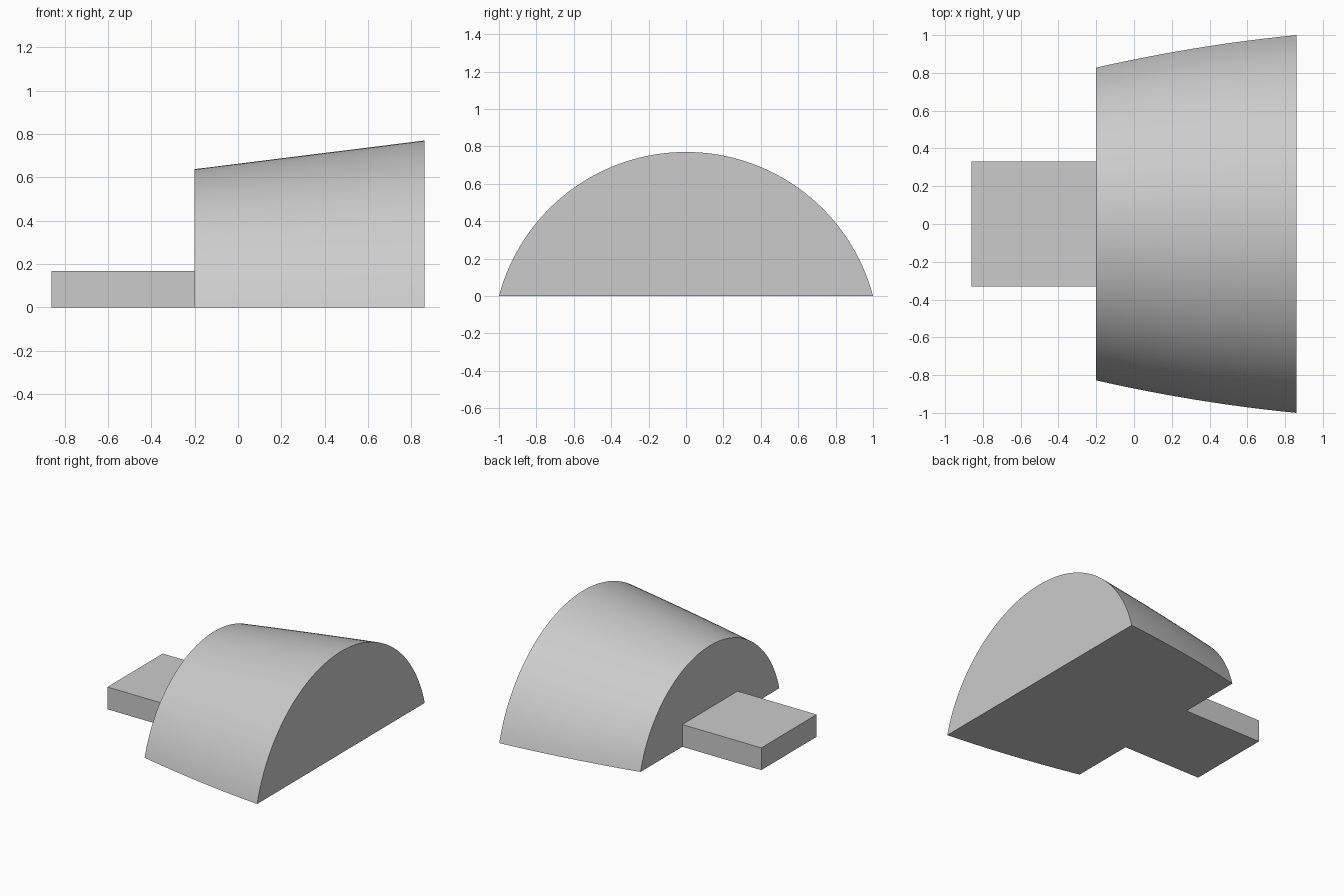
import bpy, bmesh, math

cube = bpy.data.objects.get("Cube")
if cube:
    bpy.data.objects.remove(cube, do_unlink=True)

grey = bpy.data.materials.new("mid_grey")
grey.use_nodes = True
colour = (0.6, 0.6, 0.6, 1)
grey.diffuse_color = colour
grey.node_tree.nodes["Principled BSDF"].inputs["Base Color"].default_value = colour


def finish(name, bm):
    bmesh.ops.recalc_face_normals(bm, faces=bm.faces)
    mesh = bpy.data.meshes.new(name)
    bm.to_mesh(mesh)
    bm.free()
    mesh.materials.append(grey)
    obj = bpy.data.objects.new(name, mesh)
    bpy.context.collection.objects.link(obj)
    return obj


def arc_section(bm, x, half_width, height, steps=64):
    """Circular arc standing on the ground, from one foot to the other."""
    radius = (half_width ** 2 + height ** 2) / (2 * height)
    centre = height - radius
    half_angle = math.acos(-centre / radius)
    ring = []
    for i in range(steps + 1):
        a = half_angle * (2 * i / steps - 1)
        ring.append(bm.verts.new((x, radius * math.sin(a), centre + radius * math.cos(a))))
    return ring


# Flared vault: arc sections widening in a gentle curve, rising in a straight line
bm = bmesh.new()
rings = []
stations = 12
for s in range(stations + 1):
    t = s / stations
    half_width = 0.828 + 0.172 * t + 0.068 * t * (1 - t)
    rings.append(arc_section(bm, -0.2 + 1.06 * t, half_width, 0.638 + 0.132 * t))
for a, b in zip(rings, rings[1:]):
    for i in range(len(a) - 1):
        bm.faces.new((a[i], a[i + 1], b[i + 1], b[i])).smooth = True
bm.faces.new(rings[0])
bm.faces.new(rings[-1])
bm.faces.new([r[0] for r in rings] + [r[-1] for r in reversed(rings)])
vault = finish("flared_vault", bm)
bpy.context.view_layer.objects.active = vault
vault.select_set(True)
bpy.ops.object.shade_smooth_by_angle(angle=math.radians(30))

# Low rectangular block joined to the small end
bm = bmesh.new()
bmesh.ops.create_cube(bm, size=1)
bmesh.ops.scale(bm, vec=(0.66, 0.66, 0.168), verts=bm.verts)
bmesh.ops.translate(bm, vec=(-0.53, 0, 0.084), verts=bm.verts)
finish("entrance_block", bm)
